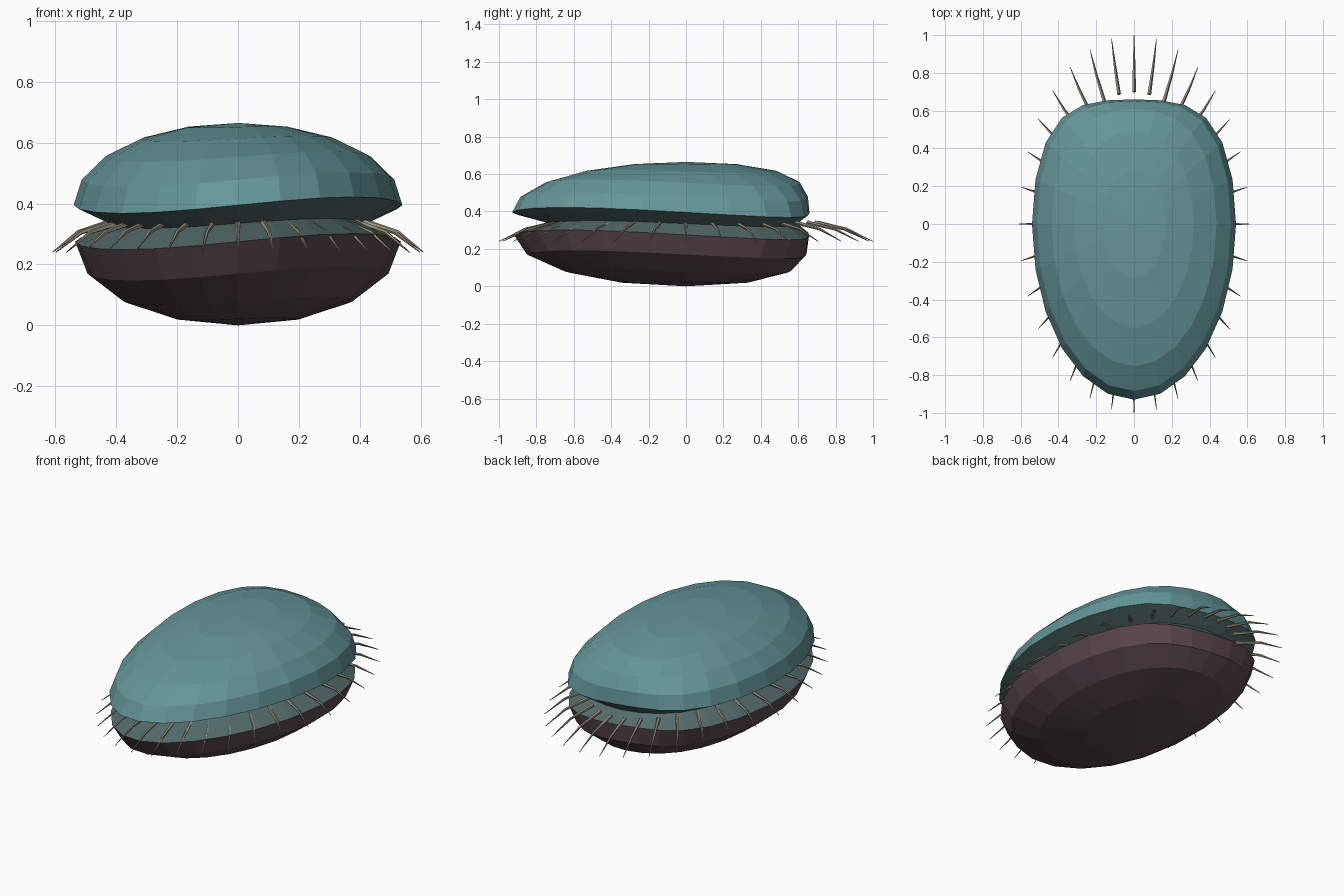
import bpy, bmesh
from math import sin, cos, pi
from mathutils import Vector

if "Cube" in bpy.data.objects:
    bpy.data.objects.remove(bpy.data.objects["Cube"])


def material(name, color):
    m = bpy.data.materials.new(name)
    m.diffuse_color = (*color, 1)
    m.use_nodes = True
    m.node_tree.nodes["Principled BSDF"].inputs["Base Color"].default_value = m.diffuse_color
    return m


def make_object(name, bm, mat):
    bmesh.ops.recalc_face_normals(bm, faces=bm.faces)
    me = bpy.data.meshes.new(name)
    bm.to_mesh(me)
    bm.free()
    me.materials.append(mat)
    ob = bpy.data.objects.new(name, me)
    bpy.context.collection.objects.link(ob)
    return ob


def shape(x, y, z):
    """Blunt the rear end and twist the rim slightly."""
    z -= 0.108 * x * y
    if y > 0:
        y -= 0.336 * y ** 3
    return Vector((x, y, z))


def oval_lathe(name, rings, mat, apex=None, seg=24):
    """Skin a stack of oval rings (rx, ry, z), optionally closed to an apex."""
    bm = bmesh.new()
    loops = [[bm.verts.new(shape(rx * cos(2 * pi * i / seg), ry * sin(2 * pi * i / seg), z))
              for i in range(seg)] for rx, ry, z in rings]
    for a, b in zip(loops, loops[1:]):
        for i in range(seg):
            j = (i + 1) % seg
            bm.faces.new((a[i], a[j], b[j], b[i]))
    if apex is not None:
        tip = bm.verts.new((0, 0, apex))
        for i in range(seg):
            bm.faces.new((loops[-1][i], loops[-1][(i + 1) % seg], tip))
    return make_object(name, bm, mat)


def dome(rx, ry, rim, height, steps):
    return [(rx * cos(k * pi / 2 / steps), ry * cos(k * pi / 2 / steps),
             rim + height * sin(k * pi / 2 / steps)) for k in range(steps)]


teal = material("teal_shell", (0.13, 0.31, 0.32))
plum = material("plum_shell", (0.105, 0.066, 0.08))
grey_teal = material("mantle_teal", (0.09, 0.155, 0.15))
bone = material("spine_bone", (0.30, 0.27, 0.20))

# Domed upper and lower shells
oval_lathe("upper_shell", dome(0.54, 0.93, 0.395, 0.27, 5), teal, 0.665)
oval_lathe("lower_shell", dome(0.535, 0.92, 0.275, -0.275, 4), plum, 0.0)

# Grooved mantle joining the two rims
oval_lathe("mantle", [(0.54, 0.93, 0.395), (0.42, 0.72, 0.335), (0.535, 0.92, 0.275)], grey_teal)

# Drooping tapered spines around the groove
bm = bmesh.new()
SIDES = 5
for k in range(32):
    a = 2 * pi * k / 32
    path = [Vector((rx * cos(a), ry * sin(a), z)) for rx, ry, z in
            ((0.41, 0.70, 0.342), (0.525, 0.86, 0.306), (0.61, 1.0, 0.24))]
    axis = (path[2] - path[0]).normalized()
    side = axis.cross(Vector((0, 0, 1))).normalized()
    up = side.cross(axis)
    loops = [[bm.verts.new(p + r * (side * cos(2 * pi * i / SIDES) + up * sin(2 * pi * i / SIDES)))
              for i in range(SIDES)] for p, r in zip(path, (0.011, 0.007, 0.0015))]
    for lo, hi in zip(loops, loops[1:]):
        for i in range(SIDES):
            j = (i + 1) % SIDES
            bm.faces.new((lo[i], lo[j], hi[j], hi[i]))
    bm.faces.new(loops[0][::-1])
    bm.faces.new(loops[-1])
make_object("rim_spines", bm, bone)
